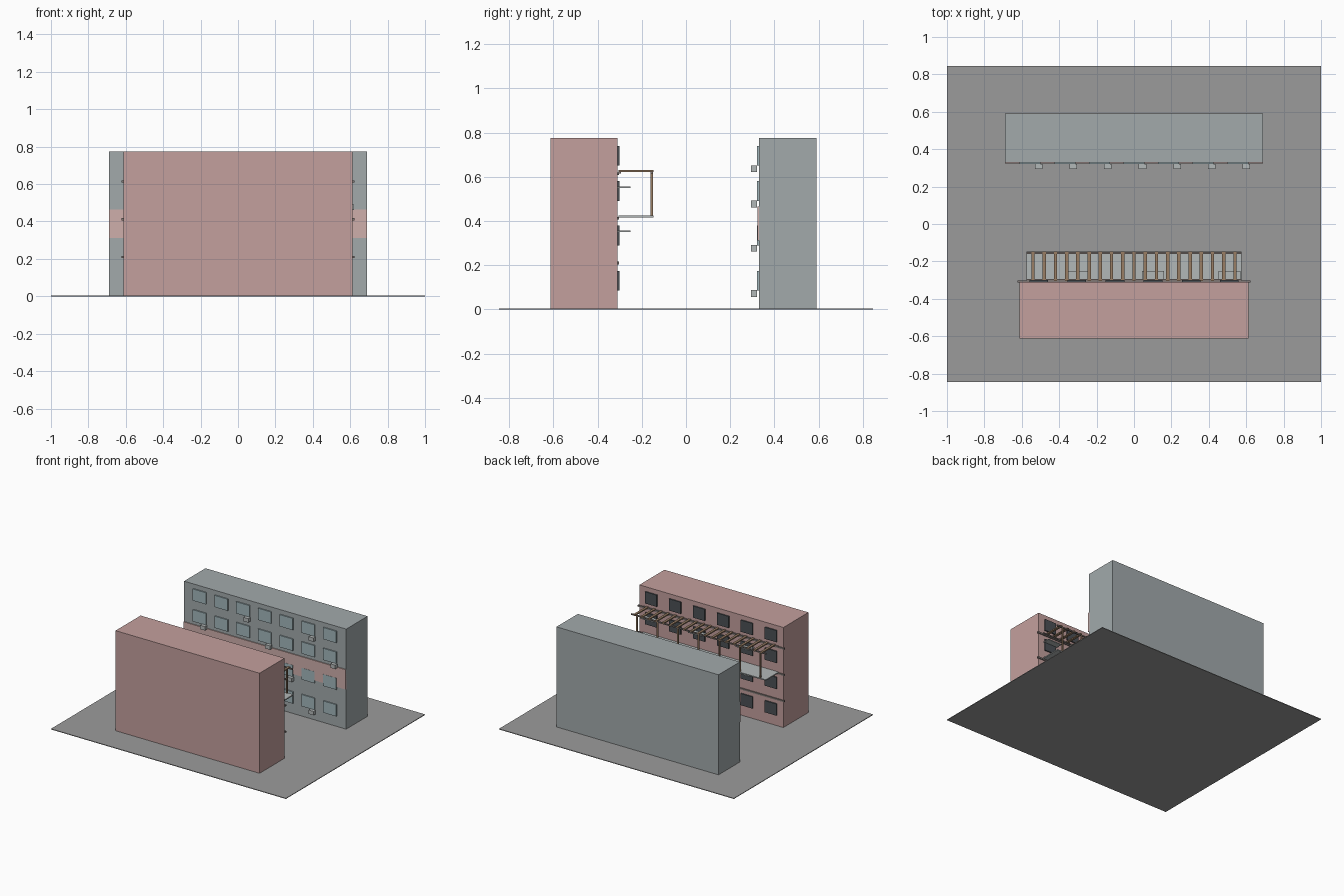
import bpy, bmesh
from mathutils import Matrix, Vector

if "Cube" in bpy.data.objects:
    bpy.data.objects.remove(bpy.data.objects["Cube"])


def mat(name, r, g, b):
    m = bpy.data.materials.new(name)
    m.diffuse_color = (r, g, b, 1)
    m.use_nodes = True
    m.node_tree.nodes["Principled BSDF"].inputs["Base Color"].default_value = m.diffuse_color
    return m


PINK = mat("pink_plaster", 0.55, 0.35, 0.34)
PALE = mat("pale_pink", 0.62, 0.43, 0.41)
GREY = mat("blue_grey_wall", 0.36, 0.40, 0.41)
GLASS = mat("pale_glass", 0.36, 0.47, 0.50)
DARK = mat("dark_glass", 0.07, 0.08, 0.09)
WOOD = mat("wood", 0.32, 0.21, 0.13)
METAL = mat("light_metal", 0.45, 0.48, 0.48)
TRIM = mat("dark_trim", 0.22, 0.19, 0.18)
PAVE = mat("paving", 0.33, 0.33, 0.33)


def boxes(name, items, material):
    """One object made of boxes, each (x0, x1, y0, y1, z0, z1)."""
    bm = bmesh.new()
    for x0, x1, y0, y1, z0, z1 in items:
        centre = Vector(((x0 + x1) / 2, (y0 + y1) / 2, (z0 + z1) / 2))
        size = Matrix.Diagonal((x1 - x0, y1 - y0, z1 - z0, 1))
        bmesh.ops.create_cube(bm, size=1, matrix=Matrix.Translation(centre) @ size)
    me = bpy.data.meshes.new(name)
    bm.to_mesh(me)
    bm.free()
    me.materials.append(material)
    ob = bpy.data.objects.new(name, me)
    bpy.context.collection.objects.link(ob)
    return ob


ROWS = [0.13, 0.335, 0.535, 0.695]            # window centre heights
FRONT_COLS = [-0.51 + 0.204 * i for i in range(6)]
BACK_COLS = [-0.555 + 0.185 * i for i in range(7)]

# Ground and the two blocks
boxes("ground", [(-1, 1, -0.846, 0.846, 0, 0.005)], PAVE)
boxes("pink_building", [(-0.613, 0.613, -0.613, -0.309, 0.003, 0.775)], PINK)
boxes("grey_building", [(-0.69, 0.69, 0.33, 0.59, 0.003, 0.775)], GREY)
boxes("grey_building_band", [(-0.69, 0.69, 0.323, 0.336, 0.312, 0.465)], PALE)

# Pink building: windows, floor ledges and canopies on the courtyard side
boxes("pink_building_windows",
      [(x - 0.05, x + 0.05, -0.312, -0.30, z - 0.045, z + 0.045)
       for x in FRONT_COLS for z in ROWS], DARK)
boxes("floor_ledges",
      [(-0.623, 0.623, -0.312, -0.302, z - 0.006, z + 0.006)
       for z in (0.21, 0.412, 0.614)], TRIM)
boxes("window_canopies",
      [(x - 0.059, x + 0.059, -0.31, -0.252, z - 0.003, z + 0.003)
       for x in FRONT_COLS[1::2] for z in (0.353, 0.553)], METAL)

# Grey building: windows and staggered air conditioners
boxes("grey_building_windows",
      [(x - 0.056, x + 0.056, 0.3215, 0.333, z - 0.045, z + 0.045)
       for x in BACK_COLS for z in ROWS], GLASS)
boxes("air_conditioners",
      [(x + 0.025, x + 0.066, 0.295, 0.322, z - 0.073, z - 0.043)
       for c, x in enumerate(BACK_COLS) for r, z in enumerate(ROWS)
       if (r + c) % 3 == 2], METAL)

# Balcony deck with a timber pergola over it
boxes("balcony_deck", [(-0.575, 0.575, -0.305, -0.148, 0.416, 0.424)], METAL)
boxes("pergola_posts",
      [(0.175 * i - 0.005, 0.175 * i + 0.005, -0.16, -0.15, 0.42, 0.622)
       for i in range(-3, 4)], WOOD)
boxes("pergola_beams",
      [(-0.575, 0.575, y - 0.005, y + 0.005, 0.616, 0.625)
       for y in (-0.155, -0.30)], TRIM)
boxes("pergola_slats",
      [(0.06 * i - 0.009, 0.06 * i + 0.009, -0.305, -0.147, 0.621, 0.63)
       for i in range(-9, 10)], WOOD)
